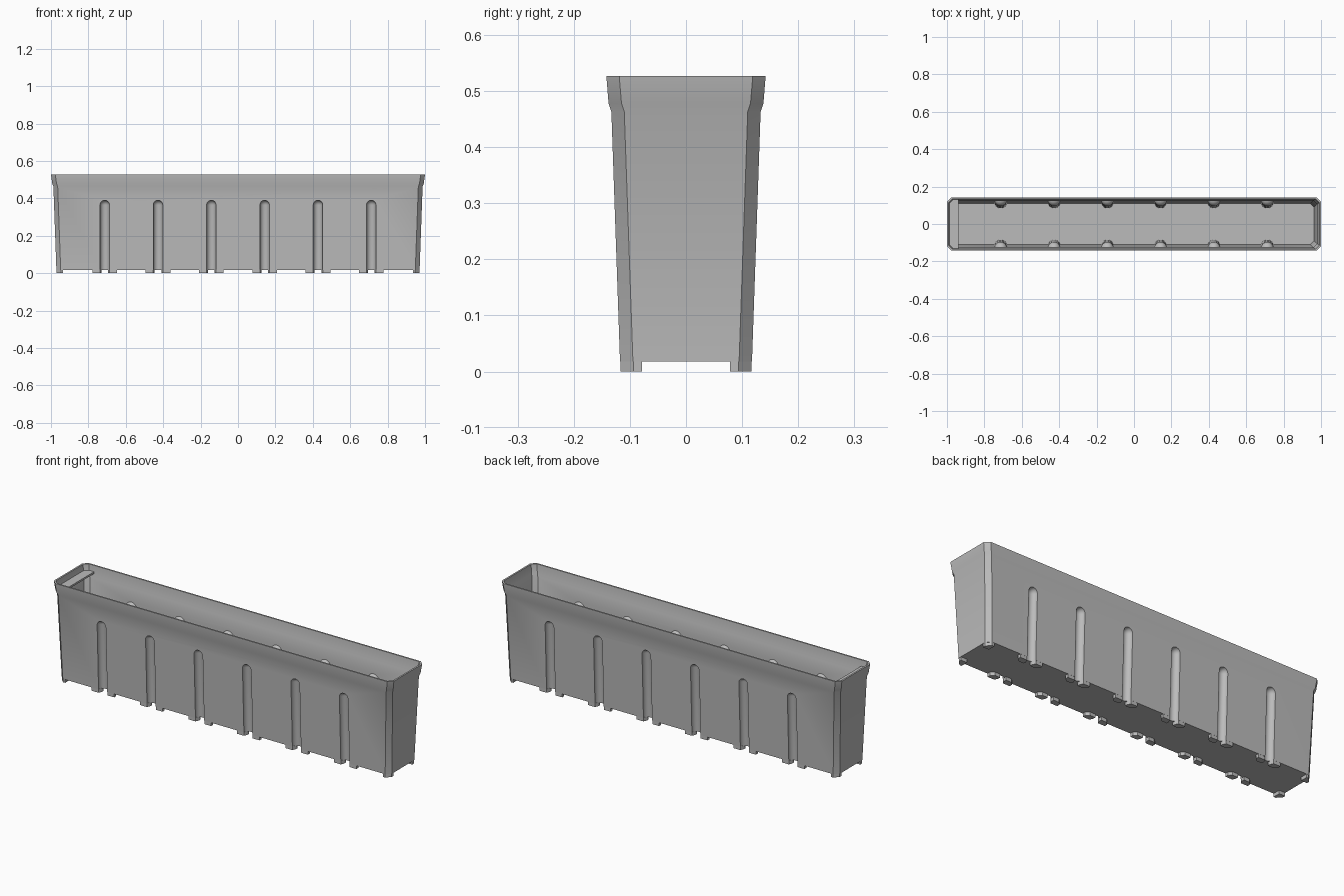
import bpy, bmesh
from math import sin, cos, pi, radians

cube = bpy.data.objects.get("Cube")
if cube:
    bpy.data.objects.remove(cube, do_unlink=True)

grey = bpy.data.materials.new("mid grey plastic")
grey.use_nodes = True
colour = (0.5, 0.5, 0.5, 1)
grey.diffuse_color = colour
grey.node_tree.nodes["Principled BSDF"].inputs["Base Color"].default_value = colour

FLOOR, TOP = 0.018, 0.527
WALL = 0.008
GROOVE_X = [-0.7125 + 0.285 * i for i in range(6)]
GROOVE_R, GROOVE_TOP = 0.0255, 0.39


def build(name, lofts):
    """One object from closed lofts, each a list of point rings."""
    bm = bmesh.new()
    for rings in lofts:
        vs = [[bm.verts.new(p) for p in ring] for ring in rings]
        n = len(vs[0])
        for a, b in zip(vs, vs[1:]):
            for i in range(n):
                j = (i + 1) % n
                bm.faces.new((a[i], a[j], b[j], b[i]))
        bm.faces.new(vs[0][::-1])
        bm.faces.new(vs[-1])
    bmesh.ops.recalc_face_normals(bm, faces=bm.faces)
    mesh = bpy.data.meshes.new(name)
    bm.to_mesh(mesh)
    bm.free()
    mesh.materials.append(grey)
    obj = bpy.data.objects.new(name, mesh)
    bpy.context.collection.objects.link(obj)
    return obj


def select(obj):
    bpy.ops.object.select_all(action='DESELECT')
    obj.select_set(True)
    bpy.context.view_layer.objects.active = obj


def cut(obj, cutter):
    mod = obj.modifiers.new("cut", 'BOOLEAN')
    mod.operation, mod.solver, mod.object = 'DIFFERENCE', 'EXACT', cutter
    select(obj)
    bpy.ops.object.modifier_apply(modifier=mod.name)
    bpy.data.objects.remove(cutter, do_unlink=True)


def octagon(z, x, y, c):
    """Rectangle with chamfered corners."""
    return [(x, y - c, z), (x - c, y, z), (c - x, y, z), (-x, y - c, z),
            (-x, c - y, z), (c - x, -y, z), (x - c, -y, z), (x, c - y, z)]


def wall_y(z):
    return 0.117 + 0.0346 * z


def capsule(x, side, r):
    """Upright round bar with a domed top, leaning with the side wall."""
    top = GROOVE_TOP - GROOVE_R
    steps = [(-0.05, r)]
    steps += [(top + r * sin(a), r * cos(a))
              for a in (pi / 2 * k / 6 for k in range(6))]
    steps.append((top + r * 0.995, r * 0.06))
    return [[(x + s * cos(2 * pi * k / 24),
              side * wall_y(z) + s * sin(2 * pi * k / 24), z)
             for k in range(24)] for z, s in steps]


def capsules(name, r):
    return build(name, [capsule(x, s, r) for x in GROOVE_X for s in (-1, 1)])


# Tapered trough with a flared rim, hollowed out, with grooves pressed in
outer = [(FLOOR, 0.971, 0.1176), (0.463, 0.987, 0.133),
         (0.478, 0.993, 0.138), (TOP, 1.0, 0.142)]
inner = [(0.028, 0.963, 0.110), (0.463, 0.979, 0.125),
         (0.478, 0.985, 0.130), (0.55, 0.994, 0.136)]
trough = build("trough", [[octagon(*p, 0.023) for p in outer]])
cavity = build("cavity", [[octagon(*p, 0.02) for p in inner]])
cut(cavity, capsules("groove_backs", GROOVE_R + WALL))
cut(trough, cavity)
cut(trough, capsules("grooves", GROOVE_R))
select(trough)
bpy.ops.object.shade_smooth_by_angle(angle=radians(30))


def prism(outline, z0, z1):
    return [[(x, y, z) for x, y in outline] for z in (z0, z1)]


# Shelf inside one end, just under the rim
shelf = [(-0.938, -0.132), (-0.938, 0.132), (-0.97, 0.132),
         (-0.988, 0.114), (-0.988, -0.114), (-0.97, -0.132)]
build("end_shelf", [prism(shelf, 0.485, 0.495)])

# Feet at the corners
corner = [(0.935, 0.078), (0.97, 0.078), (0.97, 0.094),
          (0.947, 0.117), (0.935, 0.117)]
build("corner_feet", [prism([(sx * x, sy * y) for x, y in corner], 0, FLOOR + 0.002)
                      for sx in (-1, 1) for sy in (-1, 1)])

# Pairs of feet beside each groove
half_foot = [(0.026, 0.117), (0.066, 0.117), (0.066, 0.1),
             (0.05, 0.085), (0.018, 0.085), (0.018, 0.099)]
build("groove_feet", [prism([(gx + sx * x, sy * y) for x, y in half_foot], 0, FLOOR + 0.002)
                      for gx in GROOVE_X for sx in (-1, 1) for sy in (-1, 1)])
